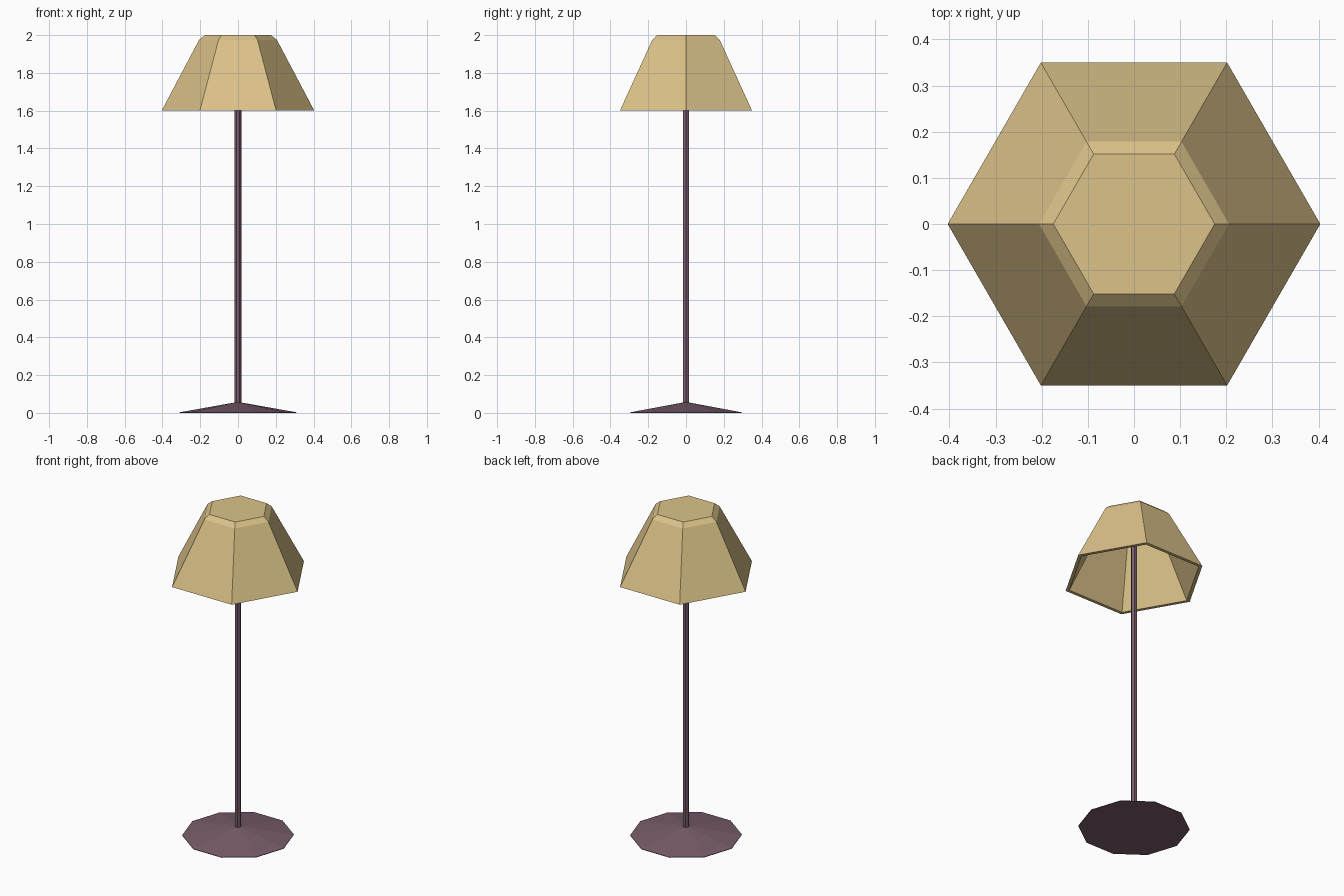
import bpy, bmesh
from math import cos, sin, pi

if "Cube" in bpy.data.objects:
    bpy.data.objects.remove(bpy.data.objects["Cube"])


def material(name, color):
    m = bpy.data.materials.new(name)
    m.diffuse_color = (*color, 1)
    m.use_nodes = True
    m.node_tree.nodes["Principled BSDF"].inputs["Base Color"].default_value = m.diffuse_color
    return m


def lathe(name, sides, profile, mat):
    """Faceted turned solid: (radius, z) rings, capped at both ends."""
    bm = bmesh.new()
    rings = [[bm.verts.new((r * cos(2 * pi * i / sides), r * sin(2 * pi * i / sides), z))
              for i in range(sides)] for r, z in profile]
    for a, b in zip(rings, rings[1:]):
        for i in range(sides):
            j = (i + 1) % sides
            bm.faces.new((a[i], a[j], b[j], b[i]))
    bm.faces.new(rings[0])
    bm.faces.new(rings[-1])
    bmesh.ops.recalc_face_normals(bm, faces=bm.faces)
    mesh = bpy.data.meshes.new(name)
    bm.to_mesh(mesh)
    bm.free()
    mesh.materials.append(mat)
    ob = bpy.data.objects.new(name, mesh)
    bpy.context.collection.objects.link(ob)
    return ob


metal = material("plum_metal", (0.19, 0.11, 0.15))
fabric = material("tan_fabric", (0.71, 0.54, 0.25))

# Shallow ten-sided foot
lathe("base", 10, [(0.31, 0), (0.31, 0.003), (0.017, 0.055)], metal)

# Slim six-sided pole, reaching the ceiling of the shade
lathe("pole", 6, [(0.018, 0.04), (0.018, 1.985)], metal)

# Hollow six-sided shade: inner ceiling, inner wall, rim, outer wall, chamfer, top
lathe("shade", 6, [(0.165, 1.98), (0.19, 1.965), (0.382, 1.6), (0.404, 1.6),
                   (0.206, 1.975), (0.175, 2.0)], fabric)
